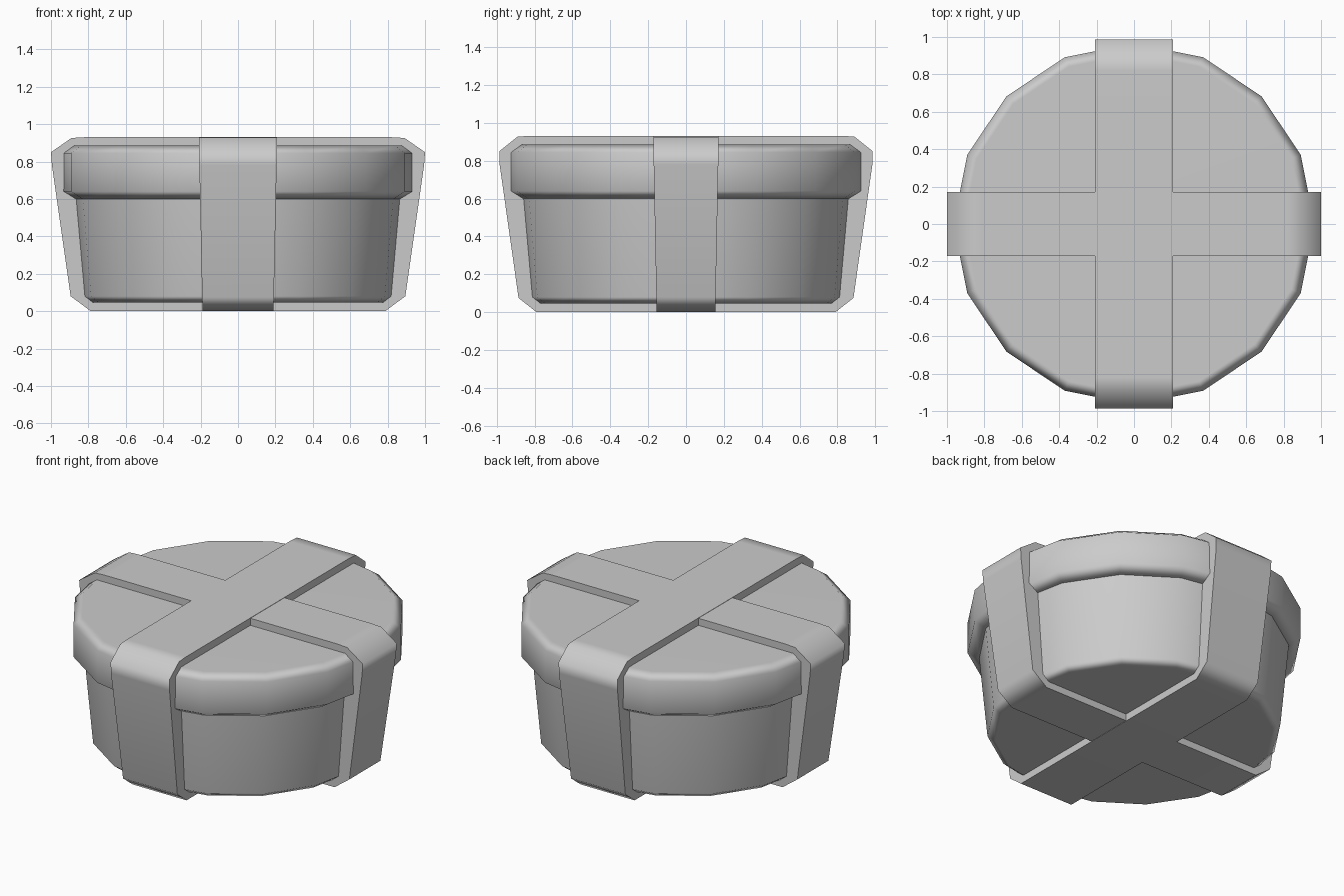
import bpy, bmesh, math

cube = bpy.data.objects.get("Cube")
if cube:
    bpy.data.objects.remove(cube, do_unlink=True)

grey = bpy.data.materials.new("plain grey")
grey.use_nodes = True
COLOUR = (0.6, 0.6, 0.6, 1)
grey.diffuse_color = COLOUR
grey.node_tree.nodes["Principled BSDF"].inputs["Base Color"].default_value = COLOUR


def finish(bm, name, angle):
    """Turn a bmesh into a softly shaded object with flat main faces."""
    bmesh.ops.recalc_face_normals(bm, faces=bm.faces)
    mesh = bpy.data.meshes.new(name)
    bm.to_mesh(mesh)
    bm.free()
    mesh.materials.append(grey)
    obj = bpy.data.objects.new(name, mesh)
    bpy.context.collection.objects.link(obj)
    bpy.ops.object.select_all(action="DESELECT")
    obj.select_set(True)
    bpy.context.view_layer.objects.active = obj
    bpy.ops.object.shade_smooth_by_angle(angle=math.radians(angle))
    weighted = obj.modifiers.new("even shading", "WEIGHTED_NORMAL")
    weighted.keep_sharp = True
    return obj


def turned(name, profile, sides=16):
    """Closed round solid from (radius, height) rings."""
    bm = bmesh.new()
    rings = []
    for r, z in profile:
        angles = [math.tau * i / sides for i in range(sides)]
        rings.append([bm.verts.new((r * math.cos(a), r * math.sin(a), z)) for a in angles])
    for low, high in zip(rings, rings[1:]):
        for i in range(sides):
            j = (i + 1) % sides
            bm.faces.new((low[i], low[j], high[j], high[i]))
    bm.faces.new(rings[0])
    bm.faces.new(rings[-1])
    return finish(bm, name, 60)


def ribbon(name, profile, low_width, high_width, turn):
    """Slab wrapping the box; the half width grows with height."""
    outline = profile + [(-u, z) for u, z in reversed(profile)]
    bm = bmesh.new()
    sides = []
    for s in (-1, 1):
        loop = []
        for u, z in outline:
            w = s * (low_width + (high_width - low_width) * min(z / 0.85, 1))
            loop.append(bm.verts.new((w, u, z) if turn else (u, w, z)))
        sides.append(loop)
        bm.faces.new(loop)
    a, b = sides
    for i in range(len(a)):
        j = (i + 1) % len(a)
        bm.faces.new((a[i], a[j], b[j], b[i]))
    return finish(bm, name, 60)


# Round box and its overhanging lid
turned("box_body", [(0.805, 0.045), (0.85, 0.08), (0.9, 0.62)])
turned("box_lid", [(0.9, 0.6), (0.965, 0.64), (0.965, 0.845), (0.91, 0.885)])

# Two crossing ribbons
ribbon("ribbon_front_back",
       [(0.79, 0), (0.885, 0.075), (0.985, 0.78), (0.987, 0.85), (0.89, 0.928), (0.82, 0.932)],
       0.19, 0.208, True)
ribbon("ribbon_side_to_side",
       [(0.79, 0.002), (0.895, 0.08), (0.995, 0.78), (1, 0.85), (0.89, 0.926), (0.82, 0.93)],
       0.155, 0.172, False)
